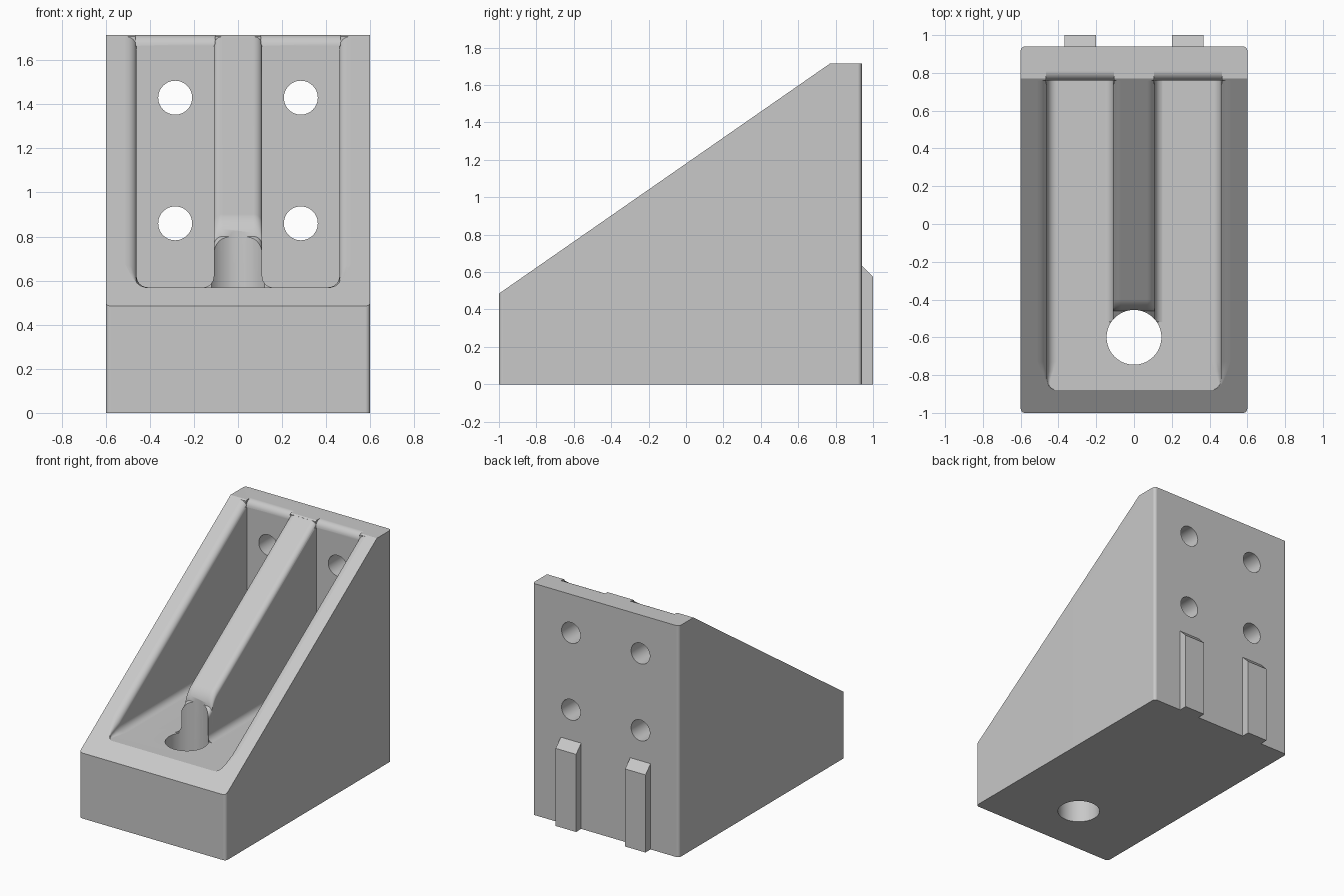
import bpy, bmesh, math

if "Cube" in bpy.data.objects:
    bpy.data.objects.remove(bpy.data.objects["Cube"])

FLOOR, TOP, FRONT_Z = 0.57, 1.715, 0.485
SLOPE = (TOP - FRONT_Z) / 1.77
grey = bpy.data.materials.new("plain grey")
grey.diffuse_color = (0.58, 0.58, 0.58, 1)
grey.use_nodes = True
grey.node_tree.nodes["Principled BSDF"].inputs["Base Color"].default_value = grey.diffuse_color


def slope_z(y):
    return FRONT_Z + (y + 1) * SLOPE


def loft(name, sections):
    """Closed solid through equally sized rings of 3D points."""
    bm = bmesh.new()
    rings = [[bm.verts.new(p) for p in s] for s in sections]
    n = len(rings[0])
    for a, b in zip(rings, rings[1:]):
        for i in range(n):
            j = (i + 1) % n
            bm.faces.new((a[i], a[j], b[j], b[i]))
    bm.faces.new(rings[0])
    bm.faces.new(rings[-1])
    bmesh.ops.recalc_face_normals(bm, faces=bm.faces)
    mesh = bpy.data.meshes.new(name)
    bm.to_mesh(mesh)
    bm.free()
    mesh.materials.append(grey)
    ob = bpy.data.objects.new(name, mesh)
    bpy.context.collection.objects.link(ob)
    return ob


def prism(name, profile, x0, x1):
    """Extrude a (y, z) profile along x."""
    return loft(name, [[(x, y, z) for y, z in profile] for x in (x0, x1)])


def cylinder(name, axis, centre, radius, a, b, n=48):
    ring = [(centre[0] + radius * math.cos(2 * math.pi * i / n),
             centre[1] + radius * math.sin(2 * math.pi * i / n)) for i in range(n)]
    if axis == "z":
        return loft(name, [[(u, v, t) for u, v in ring] for t in (a, b)])
    return loft(name, [[(u, t, v) for u, v in ring] for t in (a, b)])


def arc(cx, cz, r, start, end, n=6):
    return [(cx + r * math.cos(math.radians(start + (end - start) * i / n)),
             cz + r * math.sin(math.radians(start + (end - start) * i / n)))
            for i in range(n + 1)]


def mirrored(half, y):
    """Full section from the points of its right half."""
    return [(x, y, z) for x, z in half] + [(-x, y, z) for x, z in reversed(half)]


def combine(ob, tool, operation):
    tool.hide_render = True
    mod = ob.modifiers.new("combine", "BOOLEAN")
    mod.object, mod.operation, mod.solver = tool, operation, "EXACT"
    bpy.context.view_layer.objects.active = ob
    bpy.ops.object.modifier_apply(modifier=mod.name)
    bpy.data.objects.remove(tool, do_unlink=True)


# Wedge body with softened upright edges
body = prism("bracket_body", [(-1, 0), (0.94, 0), (0.94, TOP), (0.77, TOP), (-1, FRONT_Z)], -0.6, 0.6)
bm = bmesh.new()
bm.from_mesh(body.data)
upright = [e for e in bm.edges
           if abs((e.verts[0].co - e.verts[1].co).normalized().z) > 0.99]
bmesh.ops.bevel(bm, geom=upright, offset=0.022, segments=4, profile=0.5, affect="EDGES")
bm.to_mesh(body.data)
bm.free()


# Cavity with rounded rim and rounded floor edges
def cavity_section(y):
    h = slope_z(y)
    r = min(0.05, max(0.002, (h - FLOOR) / 2 - 0.001))
    t = min(1, max(0, (y + 0.88) / 0.06))
    w = 0.46 - 0.05 * (1 - math.sqrt(1 - (1 - t) ** 2))
    h = max(h, FLOOR + 2 * r + 0.001)
    half = arc(w - r, FLOOR + r, r, -90, 0)
    half += arc(w + r, h - r, r, 180, 90)
    half.append((w + r, h + 0.1))
    return mirrored(half, y)


stations = [-0.9, -0.878, -0.87, -0.86, -0.845, -0.82, -0.78, -0.73, 0.76]
combine(body, loft("cavity_cutter", [cavity_section(y) for y in stations]), "DIFFERENCE")


# Central rib with filleted foot and rounded top
def rib_section(y, drop):
    h = slope_z(y) - drop
    half = [(0.16, 0.5)] + arc(0.16, FLOOR + 0.049, 0.05, 270, 180)
    half += arc(0.07, h - 0.04, 0.04, 0, 90)
    return mirrored(half, y)


rib_path = [(-0.52, 0.065)]
for i in range(7):
    a = math.radians(90 - 15 * i)
    rib_path.append((-0.40 - 0.06 * math.sin(a), 0.06 * (1 - math.cos(a))))
rib_path.append((0.765, 0.0005))
combine(body, loft("rib", [rib_section(y, d) for y, d in rib_path]), "UNION")

# Rounded top edge of the back wall above each pocket
lip = [(0.74, 1.8), (0.74, 1.665)] + arc(0.81, 1.665, 0.05, 180, 90) + [(0.81, 1.8)]
for x0, x1 in ((-0.465, -0.105), (0.105, 0.465)):
    combine(body, prism("lip_cutter", lip, x0, x1), "DIFFERENCE")

# Floor bolt hole, also hollowing the rib front
combine(body, cylinder("floor_hole", "z", (0, -0.6), 0.145, -0.1, 2, 64), "DIFFERENCE")

# Four bolt holes through the back wall
for x in (-0.285, 0.285):
    for z in (0.86, 1.43):
        combine(body, cylinder("wall_hole", "y", (x, z), 0.077, 0.6, 1.1), "DIFFERENCE")

# Locating tabs on the back
tab = [(0.935, 0), (1, 0), (1, 0.575), (0.94, 0.635), (0.935, 0.635)]
tabs = [prism("locating_tab_" + side, tab, x0, x0 + 0.167)
        for side, x0 in (("left", -0.368), ("right", 0.201))]

# Smooth the fillets, keep edges crisp
for ob in [body] + tabs:
    bpy.ops.object.select_all(action="DESELECT")
    ob.select_set(True)
    bpy.context.view_layer.objects.active = ob
    bpy.ops.object.shade_smooth_by_angle(angle=math.radians(30))
weighted = body.modifiers.new("even_shading", "WEIGHTED_NORMAL")
weighted.keep_sharp = True
